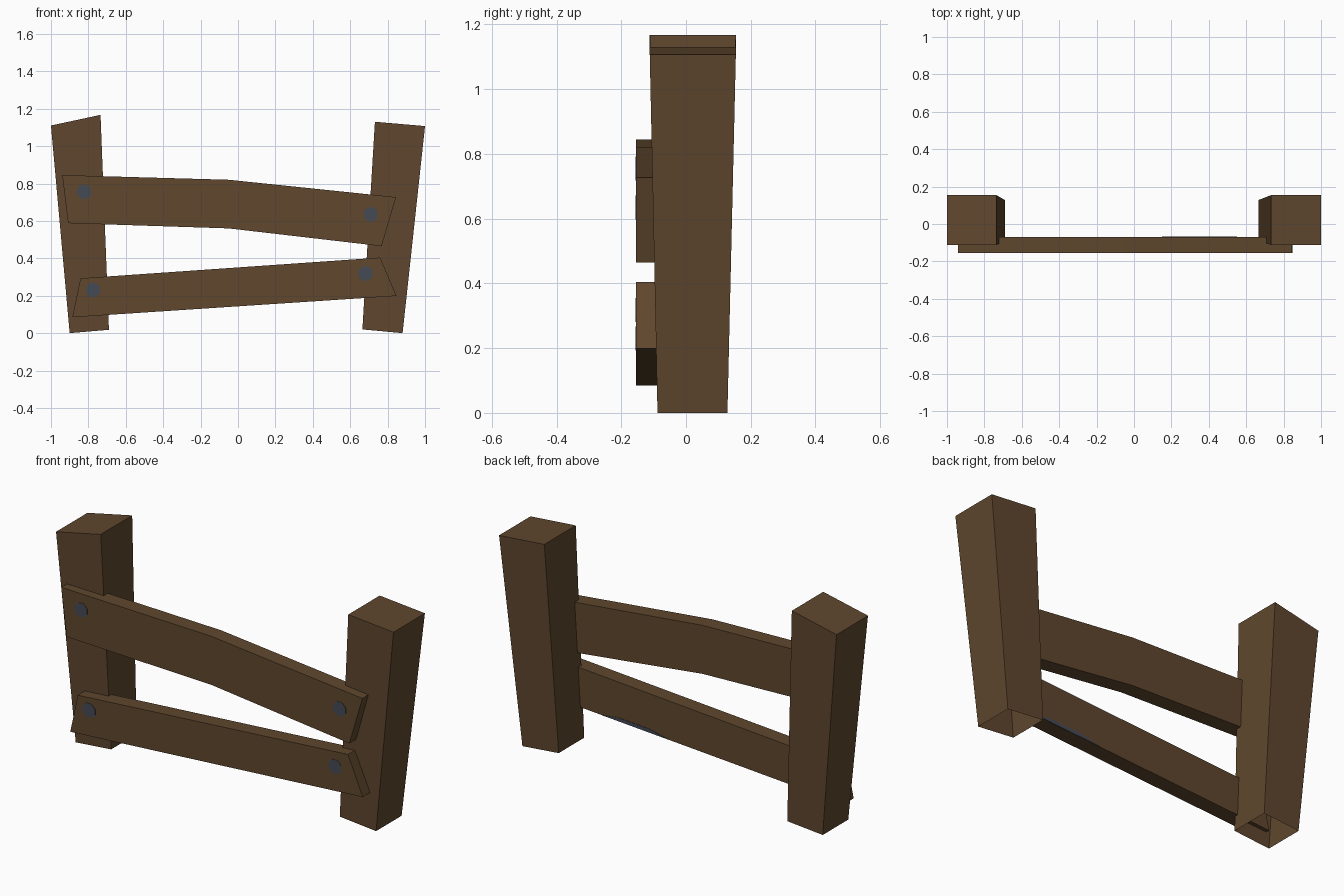
import bpy, bmesh, math

if "Cube" in bpy.data.objects:
    bpy.data.objects.remove(bpy.data.objects["Cube"])


def material(name, rgb):
    m = bpy.data.materials.new(name)
    m.diffuse_color = (*rgb, 1.0)
    m.use_nodes = True
    m.node_tree.nodes["Principled BSDF"].inputs["Base Color"].default_value = m.diffuse_color
    return m


WOOD = material("brown_wood", (0.115, 0.063, 0.027))
IRON = material("blue_grey_iron", (0.060, 0.068, 0.090))


def finish(bm, name, mat):
    me = bpy.data.meshes.new(name)
    bm.to_mesh(me)
    bm.free()
    me.materials.append(mat)
    ob = bpy.data.objects.new(name, me)
    bpy.context.collection.objects.link(ob)
    return ob


def bridge(name, loop_a, loop_b, mat, cap_a=True):
    """Closed solid between two matching point loops."""
    bm = bmesh.new()
    a = [bm.verts.new(p) for p in loop_a]
    b = [bm.verts.new(p) for p in loop_b]
    n = len(a)
    for i in range(n):
        j = (i + 1) % n
        bm.faces.new((a[i], a[j], b[j], b[i]))
    if cap_a:
        bm.faces.new(a[::-1])
    bm.faces.new(b)
    bmesh.ops.recalc_face_normals(bm, faces=bm.faces)
    return finish(bm, name, mat)


def plate(name, profile, y0, y1, mat):
    """Front-view (x, z) outline given thickness along y."""
    return bridge(name, [(x, y0, z) for x, z in profile],
                  [(x, y1, z) for x, z in profile], mat)


def post(name, bottom, top):
    """Tapered post from its left/right (x, z) ends, open underneath."""
    def ring(ends, y0, y1):
        (xl, zl), (xr, zr) = ends
        return [(xl, y0, zl), (xr, y0, zr), (xr, y1, zr), (xl, y1, zl)]
    return bridge(name, ring(bottom, -0.088, 0.128), ring(top, -0.112, 0.154),
                  WOOD, cap_a=False)


# Leaning posts
post("left_post", [(-0.90, 0.0), (-0.69, 0.018)], [(-1.0, 1.11), (-0.735, 1.167)])
post("right_post", [(0.665, 0.02), (0.88, 0.0)], [(0.732, 1.13), (1.0, 1.107)])

# Rails nailed to the front of the posts
plate("upper_rail", [(-0.94, 0.845), (-0.908, 0.588), (-0.05, 0.56),
                     (0.768, 0.465), (0.845, 0.727), (-0.05, 0.82)],
      -0.154, -0.07, WOOD)
plate("lower_rail", [(-0.842, 0.293), (-0.886, 0.085), (0.847, 0.199),
                     (0.76, 0.404)], -0.154, -0.07, WOOD)

# Nail heads
for i, (x, z) in enumerate([(-0.822, 0.755), (0.71, 0.635),
                            (-0.775, 0.23), (0.682, 0.318)]):
    ring = [(x + 0.04 * math.cos(math.radians(a + 22.5)),
             z + 0.04 * math.sin(math.radians(a + 22.5)))
            for a in range(0, 360, 45)]
    plate(f"nail_head_{i + 1}", ring, -0.156, -0.153, IRON)

# Thin iron-coloured stain on the back of the lower rail
plate("back_stain", [(0.15, 0.154), (0.55, 0.180), (0.45, 0.192), (0.27, 0.181)],
      -0.071, -0.068, IRON)
